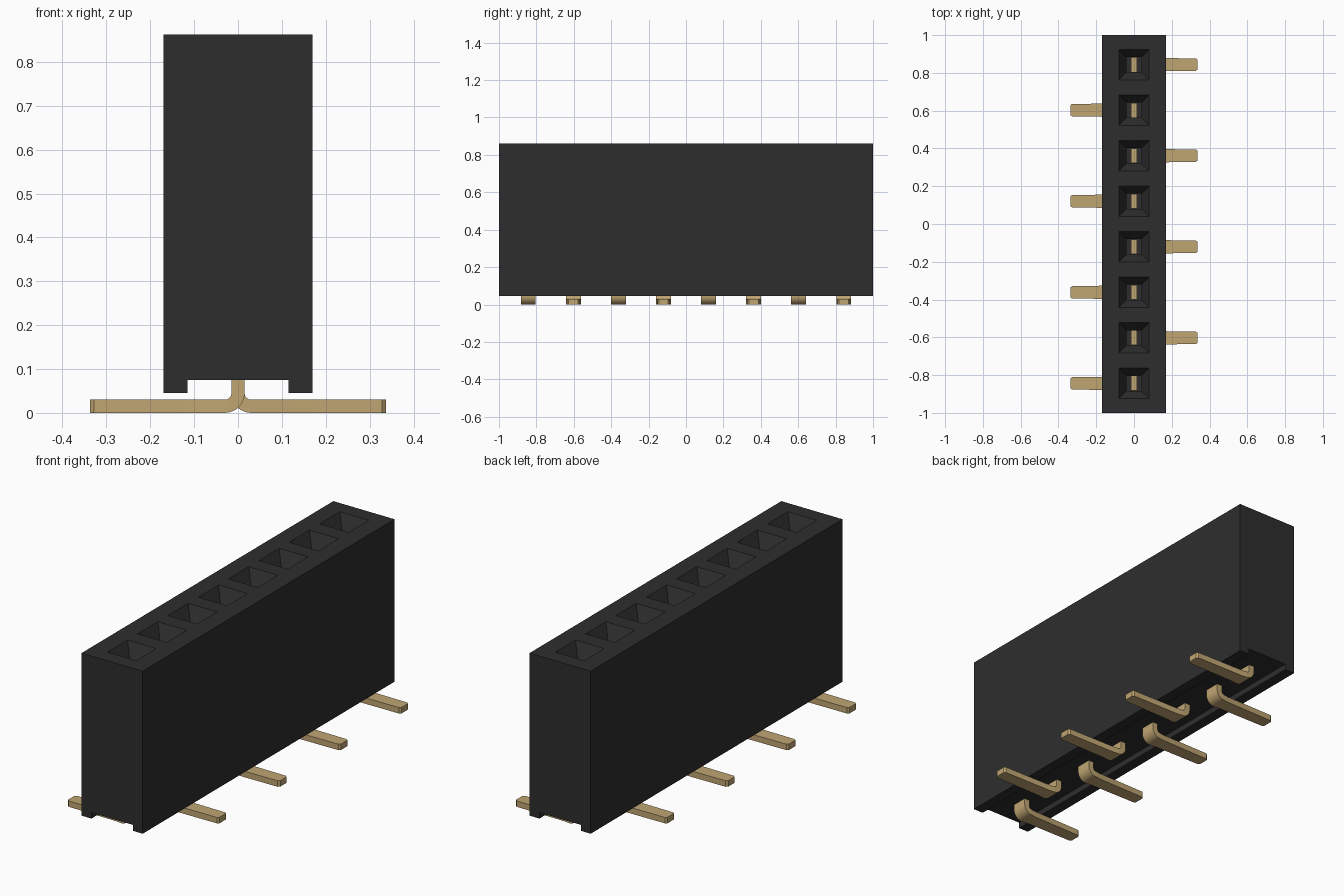
import bpy, bmesh, math

cube = bpy.data.objects.get("Cube")
if cube:
    bpy.data.objects.remove(cube, do_unlink=True)


def material(name, rgb):
    m = bpy.data.materials.new(name)
    m.use_nodes = True
    m.diffuse_color = (*rgb, 1)
    m.node_tree.nodes["Principled BSDF"].inputs["Base Color"].default_value = (*rgb, 1)
    return m


BLACK = material("black plastic", (0.027, 0.027, 0.027))
GOLD = material("gold metal", (0.53, 0.38, 0.17))

COUNT, PITCH = 8, 0.241
HALF_W, TOP, BOTTOM = 0.17, 0.862, 0.045
centres = [(i - (COUNT - 1) / 2) * PITCH for i in range(COUNT)]


def finish(bm, name, mat):
    bmesh.ops.remove_doubles(bm, verts=bm.verts, dist=1e-5)
    bmesh.ops.recalc_face_normals(bm, faces=bm.faces)
    mesh = bpy.data.meshes.new(name)
    bm.to_mesh(mesh)
    bm.free()
    mesh.materials.append(mat)
    obj = bpy.data.objects.new(name, mesh)
    bpy.context.collection.objects.link(obj)
    return obj


def rect(bm, x, y0, y1, z):
    return [bm.verts.new(p) for p in ((-x, y0, z), (x, y0, z), (x, y1, z), (-x, y1, z))]


def bridge(bm, a, b, closed=True):
    for i in range(len(a) if closed else len(a) - 1):
        j = (i + 1) % len(a)
        bm.faces.new((a[i], a[j], b[j], b[i]))


# Housing: one cell per socket, with a grooved underside
profile = [(-HALF_W, TOP), (-HALF_W, BOTTOM), (-0.115, BOTTOM), (-0.115, 0.075),
           (0.115, 0.075), (0.115, BOTTOM), (HALF_W, BOTTOM), (HALF_W, TOP)]
edges = [-1] + [(a + b) / 2 for a, b in zip(centres, centres[1:])] + [1]
bm = bmesh.new()
for c, y0, y1 in zip(centres, edges, edges[1:]):
    # Outer walls and underside
    a, b = ([bm.verts.new((x, y, z)) for x, z in profile] for y in (y0, y1))
    bridge(bm, a, b, closed=False)
    if y0 == -1:
        bm.faces.new(a)
    if y1 == 1:
        bm.faces.new(b)
    # Top face, funnel and socket hole
    rings = [rect(bm, HALF_W, y0, y1, TOP)]
    for r, z in ((0.08, TOP), (0.04, TOP - 0.07), (0.04, 0.25)):
        rings.append(rect(bm, r, c - r, c + r, z))
    for lo, hi in zip(rings, rings[1:]):
        bridge(bm, lo, hi)
    bm.faces.new(rings[-1])
finish(bm, "housing", BLACK)


# Bent pins: (outer point, inner point, half width) for each station
def pin_stations():
    cx, cz, r_in, r_out = 0.03, 0.045, 0.015, 0.045
    st = [((-0.015, 0.5), (0.015, 0.5), 0.0385)]
    for i in range(9):
        t = math.pi + i / 8 * math.pi / 2
        co, si = math.cos(t), math.sin(t)
        st.append(((cx + r_out * co, cz + r_out * si),
                   (cx + r_in * co, cz + r_in * si), 0.04))
    for x, w in ((0.06, 0.036), (0.328, 0.033), (0.337, 0.025)):
        st.append(((x, 0), (x, 0.03), w))
    return st


def pin(name, y, side):
    bm = bmesh.new()
    rings = []
    for (ox, oz), (ix, iz), w in pin_stations():
        rings.append([bm.verts.new(p) for p in (
            (side * ox, y - w, oz), (side * ox, y + w, oz),
            (side * ix, y + w, iz), (side * ix, y - w, iz))])
    for lo, hi in zip(rings, rings[1:]):
        bridge(bm, lo, hi)
    bm.faces.new(rings[0])
    bm.faces.new(rings[-1])
    obj = finish(bm, name, GOLD)
    bpy.ops.object.select_all(action='DESELECT')
    obj.select_set(True)
    bpy.context.view_layer.objects.active = obj
    bpy.ops.object.shade_smooth_by_angle(angle=math.radians(30))


# Legs alternate sides along the row
for i, y in enumerate(centres):
    pin(f"pin_{i + 1}", y, -1 if i % 2 == 0 else 1)
